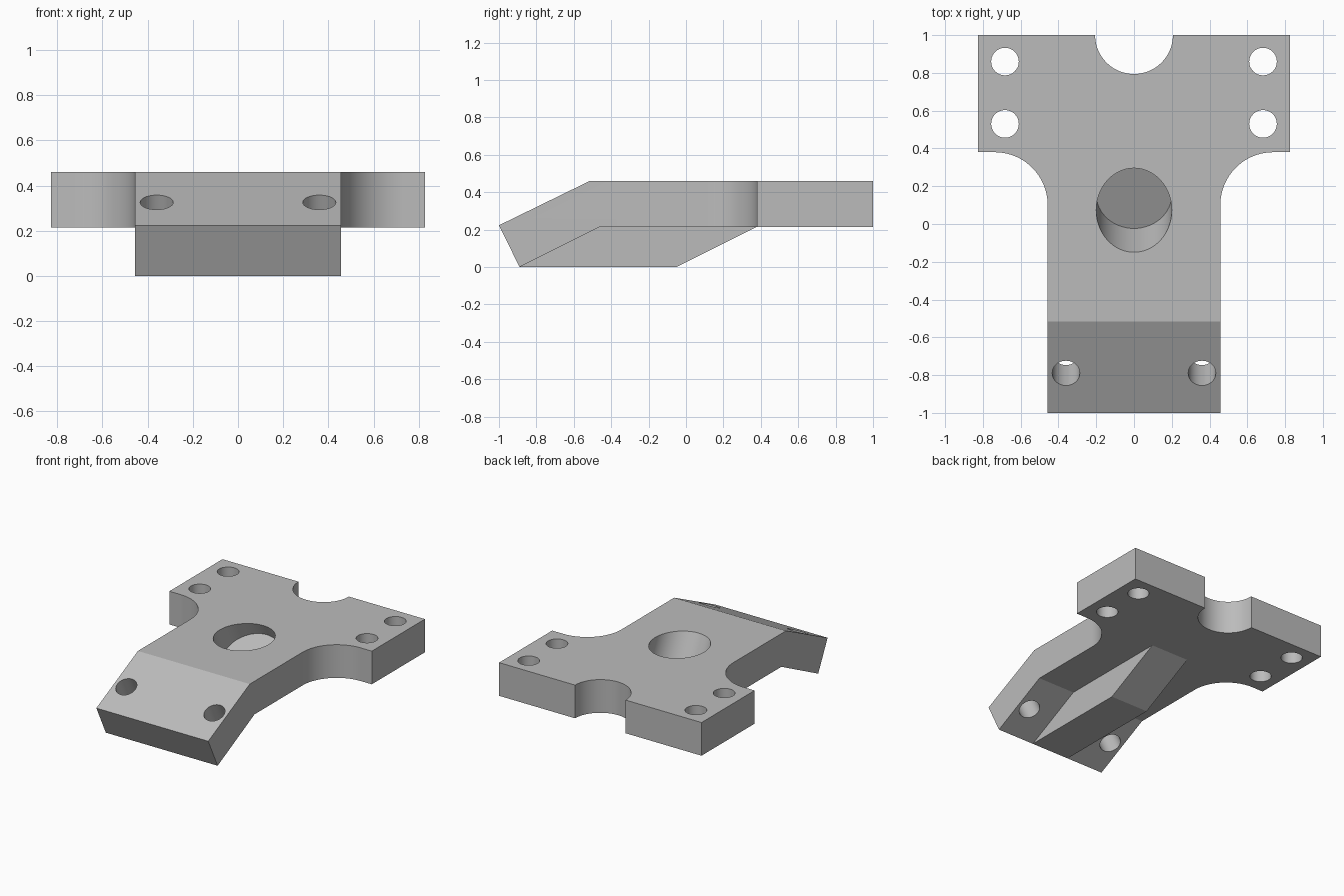
import bpy, bmesh
from math import sin, cos, pi, radians
from mathutils import Matrix, Vector

cube = bpy.data.objects.get("Cube")
if cube:
    bpy.data.objects.remove(cube)

TILT = radians(26)      # bend of the front flap
TOP, UNDER = 0.46, 0.215

grey = bpy.data.materials.new("plain grey")
grey.use_nodes = True
colour = (0.5, 0.5, 0.5, 1)
grey.diffuse_color = colour
grey.node_tree.nodes["Principled BSDF"].inputs["Base Color"].default_value = colour


def make_object(name, bm):
    bmesh.ops.recalc_face_normals(bm, faces=bm.faces)
    mesh = bpy.data.meshes.new(name)
    bm.to_mesh(mesh)
    bm.free()
    mesh.materials.append(grey)
    obj = bpy.data.objects.new(name, mesh)
    bpy.context.collection.objects.link(obj)
    return obj


def prism(name, points, offset):
    """Extrude a closed outline of 3D points along an offset."""
    bm = bmesh.new()
    face = bm.faces.new([bm.verts.new(p) for p in points])
    new = bmesh.ops.extrude_face_region(bm, geom=[face])["geom"]
    verts = [v for v in new if isinstance(v, bmesh.types.BMVert)]
    bmesh.ops.translate(bm, verts=verts, vec=offset)
    return make_object(name, bm)


def side_prism(name, profile, half_width):
    points = [(-half_width, y, z) for y, z in profile]
    return prism(name, points, (2 * half_width, 0, 0))


def drill(name, centre, radius, below, tilt=0.0):
    """Cylinder whose axis leans forward by tilt, ending below its centre."""
    height = below + 0.5
    bm = bmesh.new()
    bmesh.ops.create_cone(bm, cap_ends=True, segments=64, radius1=radius,
                          radius2=radius, depth=height)
    lift = Matrix.Translation((0, 0, height / 2 - below))
    place = Matrix.Translation(centre) @ Matrix.Rotation(tilt, 4, "X") @ lift
    bmesh.ops.transform(bm, matrix=place, verts=bm.verts)
    return make_object(name, bm)


def combine(target, other, operation):
    other.hide_render = True
    mod = target.modifiers.new(operation, "BOOLEAN")
    mod.operation = operation
    mod.solver = "EXACT"
    mod.object = other
    bpy.context.view_layer.objects.active = target
    bpy.ops.object.modifier_apply(modifier=mod.name)
    bpy.data.objects.remove(other)


# Bent plate, seen from the side
bracket = side_prism("bent_mounting_plate", [
    (1, TOP), (-0.515, TOP), (-1, 0.223), (-0.89, 0),
    (-0.46, UNDER), (1, UNDER)], 0.827)

# T-shaped outline with rounded inner corners and a round notch at the back
half = [(0.457, -1.2)]
for i in range(33):
    a = pi - i / 32 * pi / 2
    half.append((0.737 + 0.28 * cos(a), 0.1 + 0.28 * sin(a)))
half += [(0.9, 0.38), (0.9, 1.2)]
outline = half + [(-x, y) for x, y in reversed(half)]
combine(bracket, prism("outline_cutter", [(x, y, -0.5) for x, y in outline],
                       (0, 0, 1.5)), "INTERSECT")
combine(bracket, drill("notch_cutter", (0, 1, TOP), 0.206, 0.5), "DIFFERENCE")

# Central rib under the bend
combine(bracket, side_prism("under_rib", [
    (-0.89, 0), (-0.05, 0), (0.38, UNDER), (0.38, 0.3), (-0.45, 0.3)], 0.155), "UNION")

# Blind tilted socket in the middle
combine(bracket, drill("socket_cutter", (0, 0.073, TOP), 0.2, 0.19, TILT), "DIFFERENCE")

# Bolt holes: two pairs at the back, one tilted pair in the flap
for side in (-1, 1):
    for y in (0.53, 0.86):
        combine(bracket, drill("bolt_cutter", (side * 0.683, y, TOP), 0.073, 0.5), "DIFFERENCE")
    combine(bracket, drill("flap_bolt_cutter", (side * 0.36, -0.79, 0.327),
                           0.073, 0.6, TILT), "DIFFERENCE")

bpy.ops.object.select_all(action="DESELECT")
bracket.select_set(True)
bpy.context.view_layer.objects.active = bracket
bpy.ops.object.shade_smooth_by_angle(angle=radians(20))
